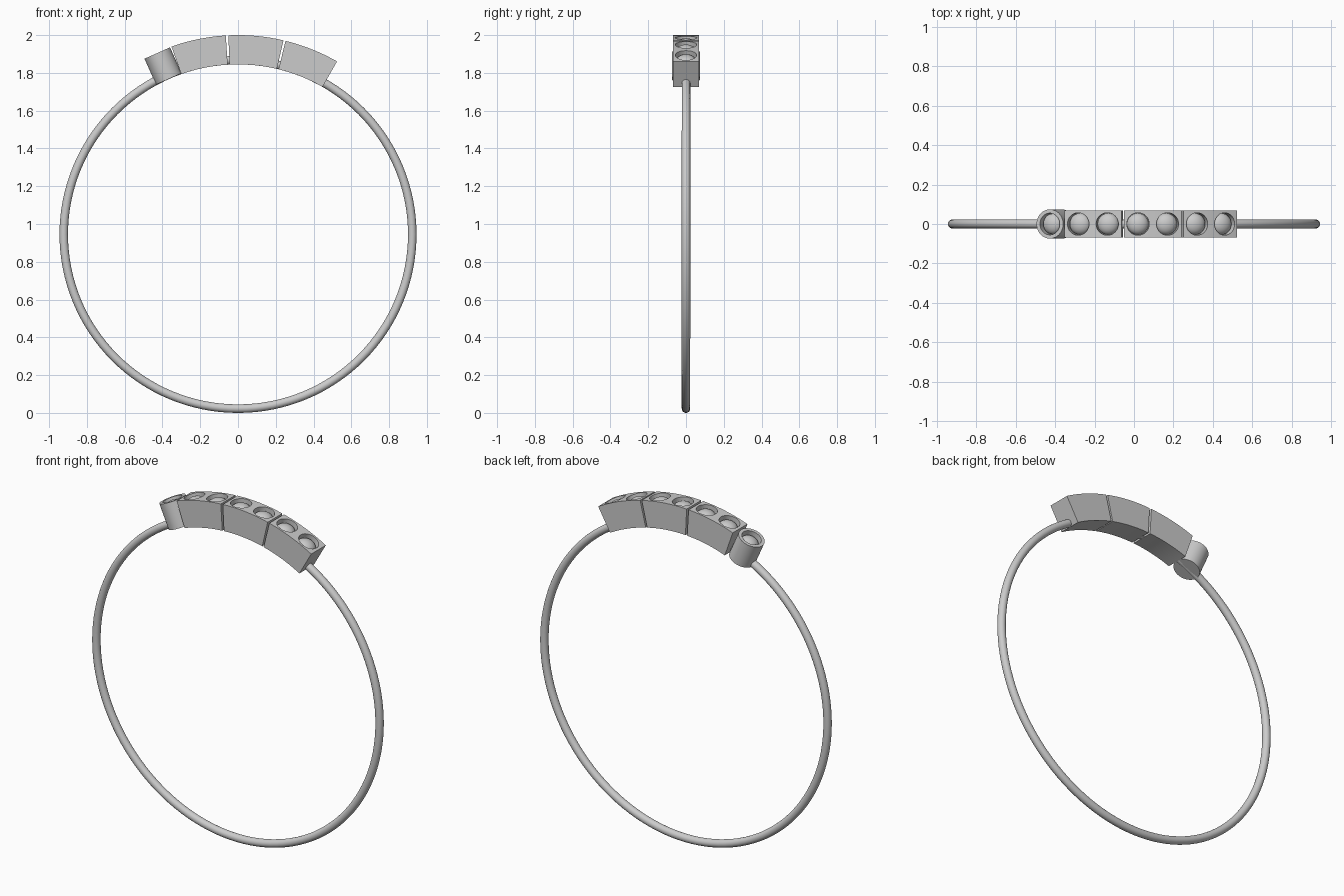
import bpy, bmesh, math
from math import radians, sin, cos
from mathutils import Vector

if "Cube" in bpy.data.objects:
    bpy.data.objects.remove(bpy.data.objects["Cube"])

CZ = 0.945                 # ring centre height
R_IN, R_OUT = 0.900, 1.055  # inner / outer radius of the head
HALF_W = 0.068             # half width of the head


def radial(r, deg):
    a = radians(deg)
    return Vector((r * sin(a), 0, CZ + r * cos(a)))


def smooth(ob):
    bpy.ops.object.select_all(action='DESELECT')
    ob.select_set(True)
    bpy.context.view_layer.objects.active = ob
    bpy.ops.object.shade_smooth_by_angle(angle=radians(30))


def cylinder(name, r, depth, dist, deg, verts=48):
    bpy.ops.mesh.primitive_cylinder_add(vertices=verts, radius=r, depth=depth,
                                        location=radial(dist, deg),
                                        rotation=(0, radians(deg), 0))
    ob = bpy.context.object
    ob.name = name
    return ob


def arc_block(name, a0, a1, steps=12):
    # curved block swept around the ring centre
    bm = bmesh.new()
    rings = []
    for i in range(steps + 1):
        a = a0 + (a1 - a0) * i / steps
        rings.append([bm.verts.new(radial(r, a) + Vector((0, y, 0)))
                      for r, y in ((R_IN, -HALF_W), (R_OUT, -HALF_W),
                                   (R_OUT, HALF_W), (R_IN, HALF_W))])
    for p, q in zip(rings, rings[1:]):
        for k in range(4):
            bm.faces.new((p[k], p[(k + 1) % 4], q[(k + 1) % 4], q[k]))
    bm.faces.new(rings[0])
    bm.faces.new(rings[-1][::-1])
    bmesh.ops.recalc_face_normals(bm, faces=bm.faces)
    me = bpy.data.meshes.new(name)
    bm.to_mesh(me)
    bm.free()
    ob = bpy.data.objects.new(name, me)
    bpy.context.collection.objects.link(ob)
    return ob


def set_stone(holder, deg, r, top):
    # round pocket with a domed stone sitting in it
    cut = cylinder("pocket_cutter", r + 0.002, 0.1, top + 0.005, deg)
    mod = holder.modifiers.new("pocket", 'BOOLEAN')
    mod.operation = 'DIFFERENCE'
    mod.solver = 'EXACT'
    mod.object = cut
    bpy.context.view_layer.objects.active = holder
    bpy.ops.object.modifier_apply(modifier=mod.name)
    bpy.data.objects.remove(cut)
    bpy.ops.mesh.primitive_uv_sphere_add(segments=32, ring_count=16, radius=r,
                                         location=radial(top - 0.042, deg),
                                         rotation=(0, radians(deg), 0))
    stone = bpy.context.object
    stone.name = "stone"
    stone.scale = (1, 1, 0.7)
    smooth(stone)


# band
bpy.ops.mesh.primitive_torus_add(major_radius=0.9225, minor_radius=0.0225,
                                 major_segments=128, minor_segments=20,
                                 location=(0, 0, CZ), rotation=(math.pi / 2, 0, 0))
bpy.context.object.name = "band"
smooth(bpy.context.object)

# three curved settings, two stones each
for mid in (-11.5, 5.2, 21.8):
    block = arc_block("curved_setting", mid - 8.0, mid + 8.0)
    for off in (-4.1, 4.1):
        set_stone(block, mid + off, 0.055, R_OUT)
    smooth(block)

# single round setting at the left end
cup = cylinder("round_setting", 0.074, 0.15, 0.976, -24, 64)
set_stone(cup, -24, 0.053, 1.051)
smooth(cup)
